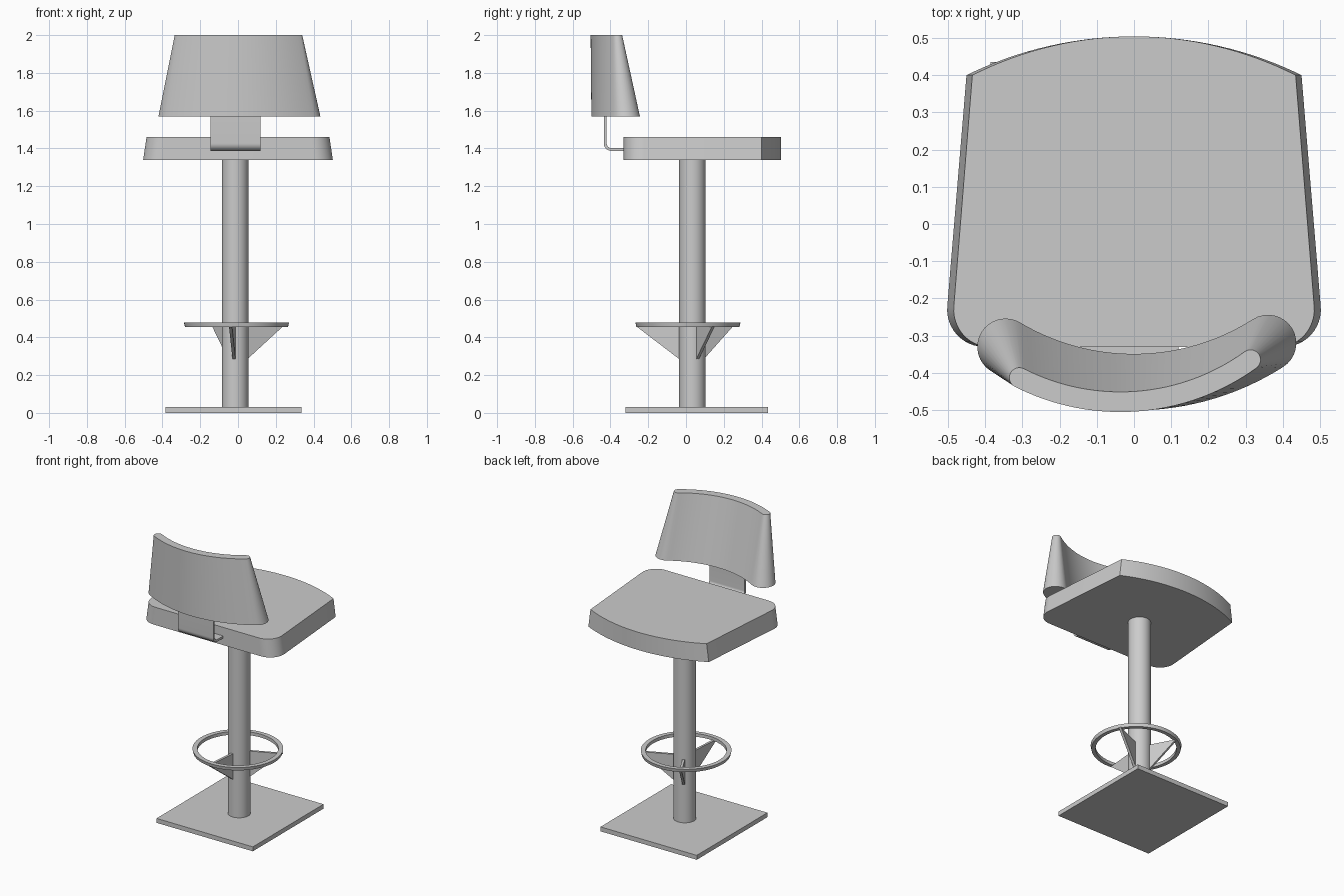
import bpy, bmesh, math
from mathutils import Vector

cube = bpy.data.objects.get("Cube")
if cube:
    bpy.data.objects.remove(cube, do_unlink=True)

grey = bpy.data.materials.new("plain grey")
grey.use_nodes = True
COLOUR = (0.6, 0.6, 0.6, 1)
grey.diffuse_color = COLOUR
grey.node_tree.nodes["Principled BSDF"].inputs["Base Color"].default_value = COLOUR


def finish(name, bm, smooth=True):
    bmesh.ops.recalc_face_normals(bm, faces=bm.faces)
    mesh = bpy.data.meshes.new(name)
    bm.to_mesh(mesh)
    bm.free()
    mesh.materials.append(grey)
    ob = bpy.data.objects.new(name, mesh)
    bpy.context.collection.objects.link(ob)
    if smooth:
        bpy.ops.object.select_all(action='DESELECT')
        ob.select_set(True)
        bpy.context.view_layer.objects.active = ob
        bpy.ops.object.shade_smooth_by_angle(angle=math.radians(35))
    return ob


def loft(name, low, high, smooth=True):
    """Closed solid between two 3D outlines with equal point counts."""
    bm = bmesh.new()
    a = [bm.verts.new(p) for p in low]
    b = [bm.verts.new(p) for p in high]
    n = len(a)
    for i in range(n):
        j = (i + 1) % n
        bm.faces.new((a[i], a[j], b[j], b[i]))
    bm.faces.new(a[::-1])
    bm.faces.new(b)
    return finish(name, bm, smooth)


def arc(cx, cy, r, start, end, n):
    return [(cx + r * math.cos(start + (end - start) * i / n),
             cy + r * math.sin(start + (end - start) * i / n)) for i in range(n + 1)]


def at_height(outline, z, sx=1):
    return [(x * sx, y, z) for x, y in outline]


def circle_through(a, b, c):
    (ax, ay), (bx, by), (cx, cy) = a, b, c
    d = 2 * (ax * (by - cy) + bx * (cy - ay) + cx * (ay - by))
    sa, sb, sc = ax * ax + ay * ay, bx * bx + by * by, cx * cx + cy * cy
    ux = (sa * (by - cy) + sb * (cy - ay) + sc * (ay - by)) / d
    uy = (sa * (cx - bx) + sb * (ax - cx) + sc * (bx - ax)) / d
    return ux, uy, math.hypot(ax - ux, ay - uy)


def crescent(left, mid, right, t):
    """Curved bar of half thickness t with round ends."""
    cx, cy, r = circle_through(left, mid, right)
    a0 = math.atan2(left[1] - cy, left[0] - cx)
    a1 = math.atan2(right[1] - cy, right[0] - cx)
    outer = arc(cx, cy, r + t, a0, a1, 32)
    inner = arc(cx, cy, r - t, a1, a0, 32)
    cap_r = arc(*right, t, a1, a1 + math.pi, 16)[1:-1]
    cap_l = arc(*left, t, a0 + math.pi, a0 + 2 * math.pi, 16)[1:-1]
    return outer + cap_r + inner + cap_l


# Base plate
plate = [(-0.385, -0.32), (0.335, -0.32), (0.335, 0.435), (-0.385, 0.435)]
loft("base_plate", at_height(plate, 0), at_height(plate, 0.03), False)

# Column
CX, CY = -0.015, 0.034
ring_pts = arc(CX, CY, 0.07, 0, 2 * math.pi, 48)[:-1]
loft("column", at_height(ring_pts, 0.03), at_height(ring_pts, 1.345))

# Footrest ring: a small rectangular section swept round
bm = bmesh.new()
section = [(0.248, 0.456), (0.273, 0.456), (0.278, 0.478), (0.248, 0.478)]
loops = []
for x, y in arc(0, 0, 1, 0, 2 * math.pi, 64)[:-1]:
    loops.append([bm.verts.new((-0.008 + r * x, 0.01 + r * y, z)) for r, z in section])
for i, cur in enumerate(loops):
    nxt = loops[(i + 1) % len(loops)]
    for k in range(4):
        m = (k + 1) % 4
        bm.faces.new((cur[k], nxt[k], nxt[m], cur[m]))
finish("footrest_ring", bm)

# Triangular footrest brackets
for i, tip in enumerate([(0.235, 0.145), (-0.13, 0.245), (-0.04, -0.262)]):
    d = Vector((tip[0] - CX, tip[1] - CY, 0))
    reach = d.length
    d.normalize()
    side = Vector((-d.y, d.x, 0)) * 0.008
    profile = [(0.05, 0.27), (reach, 0.458), (0.05, 0.458)]
    pts = [Vector((CX, CY, z)) + d * r for r, z in profile]
    loft(f"footrest_bracket_{i + 1}", [p - side for p in pts], [p + side for p in pts], False)

# Seat: rounded front corners, tapering sides, bowed back
right_front = arc(0.402, -0.23, 0.1, -math.pi / 2, math.radians(5), 12)
cx, cy, r = circle_through((-0.45, 0.40), (0, 0.504), (0.45, 0.40))
half = math.asin(0.45 / r)
bow = arc(cx, cy, r, math.pi / 2 - half, math.pi / 2 + half, 32)
outline = right_front + bow + [(-x, y) for x, y in reversed(right_front)]
loft("seat", at_height(outline, 1.34), at_height(outline, 1.46, 0.965))

# Backrest: thick at the bottom, thin and slightly turned at the top
low = crescent((-0.345, -0.33), (0, -0.425), (0.36, -0.32), 0.076)
high = crescent((-0.308, -0.413), (0, -0.477), (0.313, -0.365), 0.027)
loft("backrest", at_height(low, 1.57), at_height(high, 2.0))

# Bent strap joining the seat to the backrest
outside = [(-0.435, 1.60)] + arc(-0.395, 1.427, 0.04, math.pi, 1.5 * math.pi, 10) + [(-0.30, 1.387)]
inside = [(-0.30, 1.402)] + arc(-0.395, 1.427, 0.025, 1.5 * math.pi, math.pi, 10) + [(-0.42, 1.60)]
strap = outside + inside
loft("backrest_strap", [(-0.145, y, z) for y, z in strap], [(0.12, y, z) for y, z in strap])
